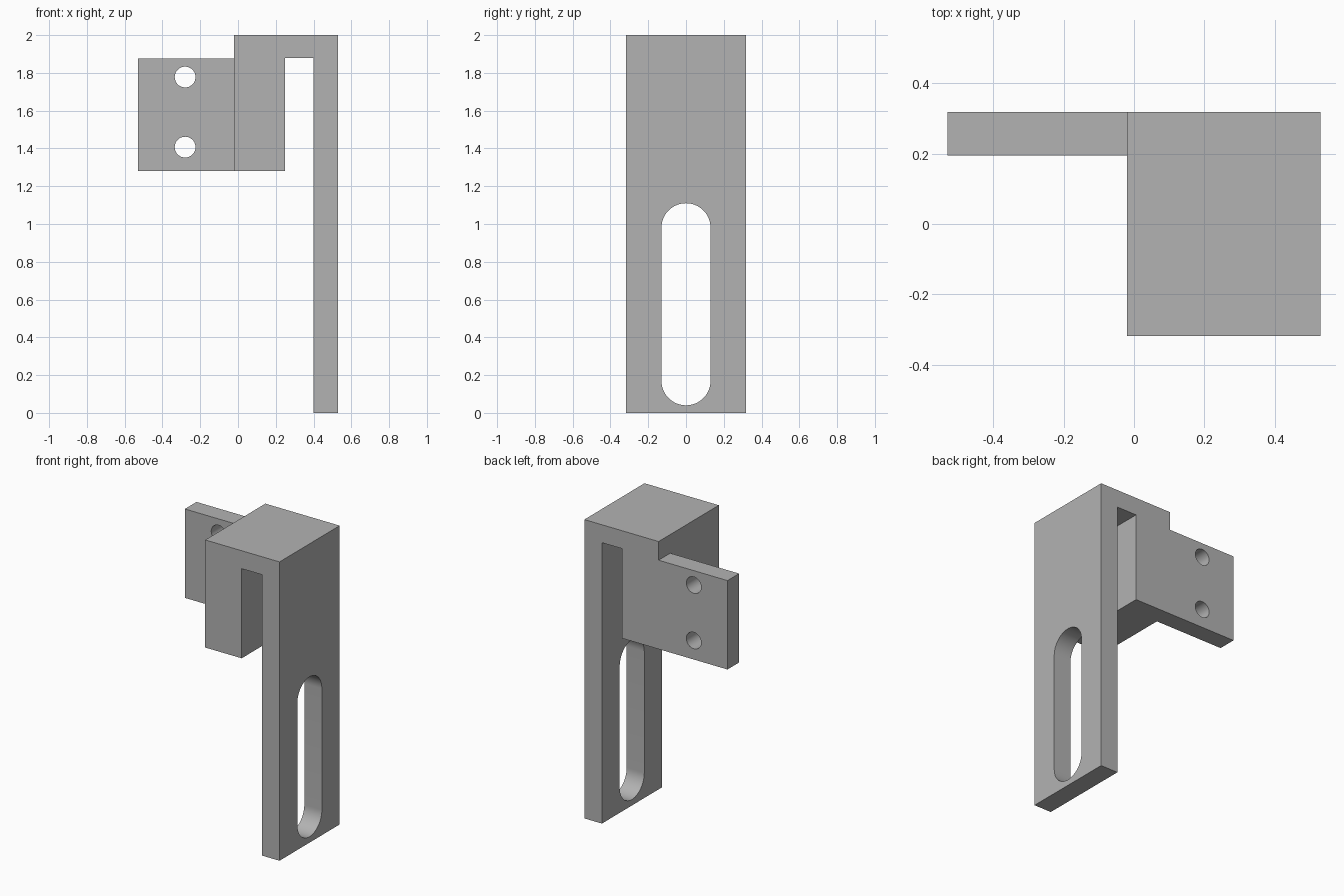
import bpy
import bmesh
from math import cos, sin, pi, radians
from mathutils import Vector

cube = bpy.data.objects.get("Cube")
if cube:
    bpy.data.objects.remove(cube, do_unlink=True)

# Plain grey metal
grey = bpy.data.materials.new("grey_metal")
grey.use_nodes = True
colour = (0.45, 0.45, 0.45, 1)
grey.diffuse_color = colour
grey.node_tree.nodes["Principled BSDF"].inputs["Base Color"].default_value = colour

HALF = 0.318          # half depth of the bracket
TOP, HOOK, BLOCK_LOW = 2.0, 1.88, 1.28
LEFT, EDGE, GAP_A, GAP_B, RIGHT = -0.53, -0.02, 0.25, 0.40, 0.53


def prism(name, points, offset):
    """Extrude a closed outline along the offset vector."""
    bm = bmesh.new()
    face = bm.faces.new([bm.verts.new(p) for p in points])
    res = bmesh.ops.extrude_face_region(bm, geom=[face])
    verts = [v for v in res["geom"] if isinstance(v, bmesh.types.BMVert)]
    bmesh.ops.translate(bm, verts=verts, vec=Vector(offset))
    bmesh.ops.recalc_face_normals(bm, faces=bm.faces)
    mesh = bpy.data.meshes.new(name)
    bm.to_mesh(mesh)
    bm.free()
    mesh.materials.append(grey)
    obj = bpy.data.objects.new(name, mesh)
    bpy.context.collection.objects.link(obj)
    return obj


def combine(target, tool, operation):
    """Apply a boolean and discard the tool object."""
    tool.hide_render = True
    mod = target.modifiers.new(operation.lower(), "BOOLEAN")
    mod.operation, mod.object, mod.solver = operation, tool, "EXACT"
    bpy.context.view_layer.objects.active = target
    bpy.ops.object.modifier_apply(modifier=mod.name)
    bpy.data.objects.remove(tool, do_unlink=True)


def arc(radius, start, end, steps):
    return [(radius * cos(start + (end - start) * i / steps),
             radius * sin(start + (end - start) * i / steps)) for i in range(steps + 1)]


# Hook-shaped body: block, top bridge and long leg
outline = [(EDGE, TOP), (RIGHT, TOP), (RIGHT, 0), (GAP_B, 0), (GAP_B, HOOK),
           (GAP_A, HOOK), (GAP_A, BLOCK_LOW), (EDGE, BLOCK_LOW)]
bracket = prism("bracket", [(x, -HALF, z) for x, z in outline], (0, 2 * HALF, 0))

# Mounting tab flush with the back of the block
tab_top, tab_front = 1.875, 0.195
tab_outline = [(LEFT, BLOCK_LOW), (EDGE, BLOCK_LOW), (EDGE, tab_top), (LEFT, tab_top)]
tab = prism("mounting_tab", [(x, tab_front, z) for x, z in tab_outline],
            (0, HALF - tab_front, 0))

# Two bolt holes through the tab
for z in (1.407, 1.778):
    ring = arc(0.055, 0, 2 * pi, 48)[:-1]
    combine(tab, prism("bolt_hole", [(x - 0.28, 0.1, z + h) for x, h in ring], (0, 0.4, 0)),
            "DIFFERENCE")

# Long rounded slot through the leg
slot_r, slot_low, slot_high = 0.13, 0.04, 1.11
slot = [(0.35, y, z + slot_high - slot_r) for y, z in arc(slot_r, 0, pi, 32)]
slot += [(0.35, y, z + slot_low + slot_r) for y, z in arc(slot_r, pi, 2 * pi, 32)]
combine(bracket, prism("slot_cutter", slot, (0.25, 0, 0)), "DIFFERENCE")

# Join the tab to the body
combine(bracket, tab, "UNION")

bpy.ops.object.select_all(action="DESELECT")
bracket.select_set(True)
bpy.context.view_layer.objects.active = bracket
bpy.ops.object.shade_smooth_by_angle(angle=radians(30))
